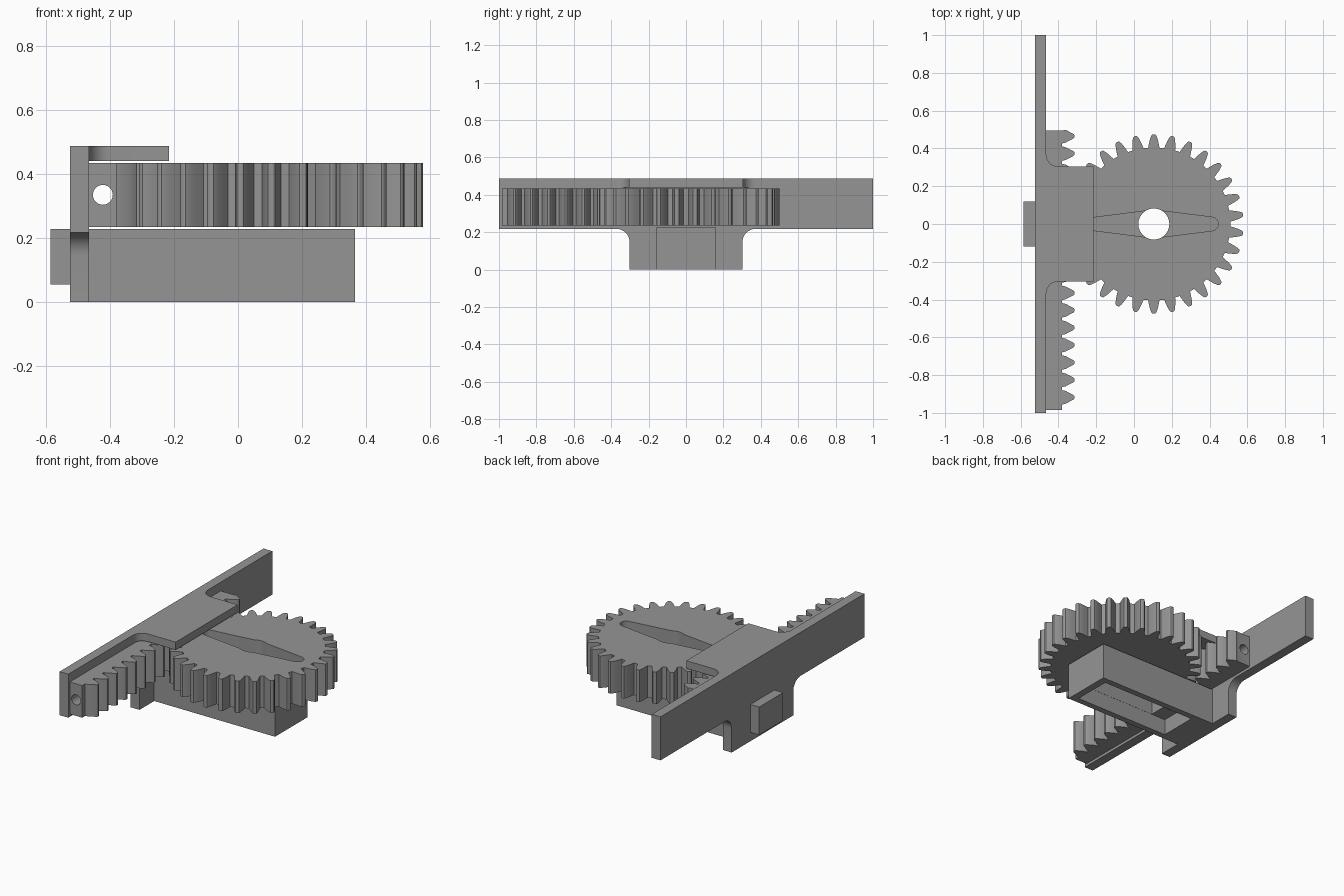
import bpy, bmesh, math
from mathutils import Vector

if "Cube" in bpy.data.objects:
    bpy.data.objects.remove(bpy.data.objects["Cube"])

grey = bpy.data.materials.new("plain_grey")
grey.diffuse_color = (0.3, 0.3, 0.3, 1)
grey.use_nodes = True
grey.node_tree.nodes["Principled BSDF"].inputs["Base Color"].default_value = grey.diffuse_color


def prism(name, pts, axis, lo, hi):
    """Extrude a closed 2D outline along an axis; the outline uses the other two axes in order."""
    def place(p, d):
        v = list(p)
        v.insert("xyz".index(axis), d)
        return Vector(v)
    bm = bmesh.new()
    base = bm.faces.new([bm.verts.new(place(p, lo)) for p in pts])
    ext = bmesh.ops.extrude_face_region(bm, geom=[base])
    move = place((0, 0), hi - lo)
    bmesh.ops.translate(bm, vec=move, verts=[g for g in ext["geom"] if isinstance(g, bmesh.types.BMVert)])
    bmesh.ops.recalc_face_normals(bm, faces=bm.faces)
    mesh = bpy.data.meshes.new(name)
    bm.to_mesh(mesh)
    bm.free()
    ob = bpy.data.objects.new(name, mesh)
    bpy.context.collection.objects.link(ob)
    mesh.materials.append(grey)
    return ob


def box(name, x0, x1, y0, y1, z0, z1):
    return prism(name, [(x0, y0), (x1, y0), (x1, y1), (x0, y1)], "z", z0, z1)


def arc(cx, cy, r, a0, a1, n):
    return [(cx + r * math.cos(math.radians(a0 + (a1 - a0) * i / n)),
             cy + r * math.sin(math.radians(a0 + (a1 - a0) * i / n))) for i in range(n + 1)]


def disc(name, cx, cy, r, axis, lo, hi, n=32):
    return prism(name, arc(cx, cy, r, 0, 360, n)[:-1], axis, lo, hi)


def cut(ob, *cutters):
    for c in cutters:
        m = ob.modifiers.new("cut", "BOOLEAN")
        m.operation, m.solver, m.object = "DIFFERENCE", "EXACT", c
        bpy.context.view_layer.objects.active = ob
        ob.select_set(True)
        bpy.ops.object.modifier_apply(modifier=m.name)
        bpy.data.objects.remove(c)


def smooth(ob):
    bpy.ops.object.select_all(action="DESELECT")
    ob.select_set(True)
    bpy.context.view_layer.objects.active = ob
    bpy.ops.object.shade_smooth_by_angle(angle=math.radians(25))


# Long back plate with a lower tab and concave fillets (y, z outline)
right = [(0.302, 0)] + arc(0.372, 0.148, 0.07, 180, 90, 8) + [(1, 0.218), (1, 0.488)]
back_plate = prism("back_plate", right + [(-y, z) for y, z in reversed(right)], "x", -0.525, -0.465)

# Cover shelf over the rack, flared where it joins the plate
side = [(-0.215, 0.304)] + arc(-0.4, 0.369, 0.065, 270, 180, 8)
top_cover = prism("top_cover", side + [(x, -y) for x, y in reversed(side)], "z", 0.44, 0.488)

# Block on the back of the plate
box("rear_block", -0.585, -0.525, -0.118, 0.118, 0.055, 0.228)

# Motor housing: pocket from below, through opening, screw holes in the ledges
housing = box("motor_housing", -0.465, 0.365, -0.158, 0.158, 0, 0.228)
cut(housing,
    box("pocket", -0.335, 0.32, -0.12, 0.12, -0.1, 0.1),
    box("opening", -0.235, 0.228, -0.119, 0.119, -0.1, 0.4),
    disc("screw_a", -0.285, 0, 0.017, "z", 0.05, 0.19, 16),
    disc("screw_b", 0.275, 0, 0.017, "z", 0.05, 0.19, 16))

# Gear: 30 teeth, centre hole and tapered arm recess
GX, TEETH = 0.105, 30
flank = [(0.405, 0.030), (0.425, 0.026), (0.445, 0.0215), (0.462, 0.016), (0.472, 0.011), (0.475, 0.005)]
tooth = [(r, -h) for r, h in flank] + [(r, h) for r, h in reversed(flank)]
outline = []
for i in range(TEETH):
    a = math.radians(90 + i * 360 / TEETH)
    for r, h in tooth:
        b = a + math.asin(h / r)
        outline.append((GX + r * math.cos(b), r * math.sin(b)))
gear = prism("gear", outline, "z", 0.235, 0.434)
end = arc(GX + 0.305, 0, 0.036, -80, 80, 8)
arm = [(GX + 0.045, -0.069)] + end + [(GX + 0.045, 0.069)]
arm += [(2 * GX - x, y) for x, y in reversed(arm)]
cut(gear, prism("arm_recess", arm, "z", 0.334, 0.6),
    disc("centre_hole", GX, 0, 0.082, "z", 0.1, 0.6, 40))

# Rack: straight bar with 16 teeth and a lengthwise hole
PITCH = 2 * math.pi * 0.44 / TEETH
rack_tooth = [(-0.38, -0.038), (-0.362, -0.034), (-0.34, -0.022), (-0.32, -0.012), (-0.315, -0.006)]
rack_tooth += [(x, -y) for x, y in reversed(rack_tooth)]
outline = [(-0.465, 0.495), (-0.465, -0.985), (-0.38, -0.985)]
for i in range(16):
    cy = 0.004 + (i - 10) * PITCH
    outline += [(x, cy + y) for x, y in rack_tooth]
outline[-1] = (-0.38, 0.495)
rack = prism("rack", outline, "z", 0.235, 0.434)
cut(rack, disc("rod_hole", -0.422, 0.335, 0.031, "y", -1.2, 0.8, 24))

for ob in (back_plate, top_cover, gear, rack):
    smooth(ob)
